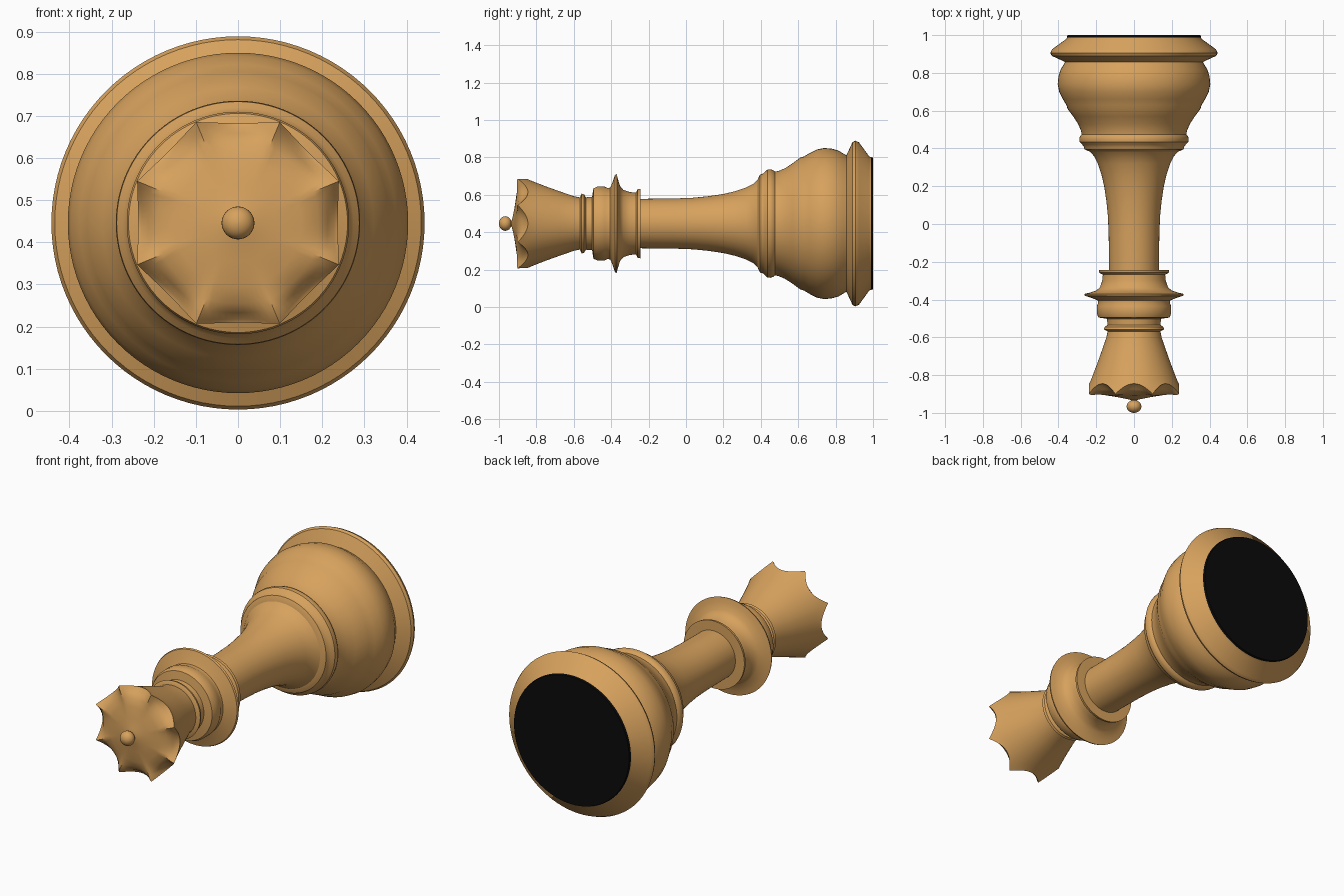
import bpy, bmesh, math

CZ = 0.446   # height of the piece's long axis (it lies along y)


def material(name, rgb):
    m = bpy.data.materials.new(name)
    m.diffuse_color = (*rgb, 1)
    return m


wood = material("warm wood", (0.68, 0.36, 0.11))
felt = material("black felt", (0.003, 0.003, 0.003))


def lathe(name, rings, mat, seg=96, angle=35):
    """Revolve (y, r) pairs, or functions of notch amount giving them, about the y axis."""
    bm = bmesh.new()
    rows = []
    for ring in rings:
        row = []
        for i in range(seg):
            a = 2 * math.pi * i / seg
            # 1 midway between the eight crown points, 0 at each point
            u = abs(((a / (math.pi / 4) + 0.5) % 1) - 0.5) * 2
            y, r = ring(1 - u ** 2, a) if callable(ring) else ring
            row.append(bm.verts.new((r * math.sin(a), y, CZ + r * math.cos(a))))
        rows.append(row)
    for p, q in zip(rows, rows[1:]):
        for i in range(seg):
            j = (i + 1) % seg
            bm.faces.new((p[i], p[j], q[j], q[i]))
    bm.faces.new(rows[0])
    bm.faces.new(rows[-1])
    bmesh.ops.recalc_face_normals(bm, faces=bm.faces)
    me = bpy.data.meshes.new(name)
    bm.to_mesh(me)
    bm.free()
    for f in me.polygons:
        f.use_smooth = True
    me.set_sharp_from_angle(angle=math.radians(angle))
    me.materials.append(mat)
    ob = bpy.data.objects.new(name, me)
    bpy.context.collection.objects.link(ob)
    return ob


# felt pad under the base
lathe("felt_pad", [(1.0, 0.352), (0.988, 0.355)], felt)

# base: foot rim, bulge and upper bead
lathe("base", [(0.988, 0.355), (0.98, 0.358), (0.925, 0.434), (0.905, 0.443),
               (0.89, 0.435), (0.858, 0.365), (0.845, 0.372), (0.815, 0.39),
               (0.78, 0.4), (0.74, 0.404), (0.70, 0.396), (0.66, 0.376),
               (0.63, 0.358), (0.61, 0.352), (0.57, 0.322), (0.53, 0.296),
               (0.495, 0.281), (0.475, 0.277), (0.465, 0.286), (0.45, 0.29),
               (0.435, 0.288), (0.42, 0.274), (0.41, 0.266), (0.395, 0.262),
               (0.382, 0.232)], wood)

# slender waisted stem
lathe("stem", [(0.384, 0.235), (0.36, 0.212), (0.32, 0.192), (0.26, 0.172),
               (0.2, 0.158), (0.12, 0.146), (0.04, 0.138), (-0.06, 0.134),
               (-0.25, 0.132)], wood)

# collar: lower ring, wide thin disc, drum and neck bead
lathe("collar", [(-0.243, 0.13), (-0.244, 0.186), (-0.258, 0.184), (-0.268, 0.165),
                 (-0.3, 0.168), (-0.335, 0.18), (-0.352, 0.2), (-0.365, 0.24),
                 (-0.37, 0.264), (-0.38, 0.26), (-0.395, 0.215), (-0.405, 0.192),
                 (-0.42, 0.19), (-0.435, 0.197), (-0.475, 0.197), (-0.495, 0.188),
                 (-0.502, 0.143), (-0.535, 0.14), (-0.545, 0.156), (-0.558, 0.16),
                 (-0.568, 0.14)], wood)


# flared crown with eight points
def side(y, r, k):
    return lambda n, a: (y + 0.055 * n * k, r - 0.022 * n * k)


crown = [(-0.56, 0.138), (-0.6, 0.146), side(-0.68, 0.174, 0.1),
         side(-0.76, 0.203, 0.3), side(-0.84, 0.234, 0.65), side(-0.88, 0.25, 0.9),
         side(-0.9, 0.259, 1.0), side(-0.904, 0.25, 1.0), side(-0.904, 0.225, 0.55),
         side(-0.903, 0.195, 0.18), (-0.907, 0.15), (-0.916, 0.09),
         (-0.926, 0.04), (-0.932, 0.016)]
lathe("crown", crown, wood)

# finial: short pin with a ball
ball = [(-0.92, 0.018), (-0.935, 0.016)]
for i in range(1, 14):
    t = math.pi * i / 14
    ball.append((-0.966 + 0.034 * math.cos(t), 0.039 * math.sin(t)))
ball.append((-1.0, 0.002))
lathe("finial", ball, wood, seg=32)
